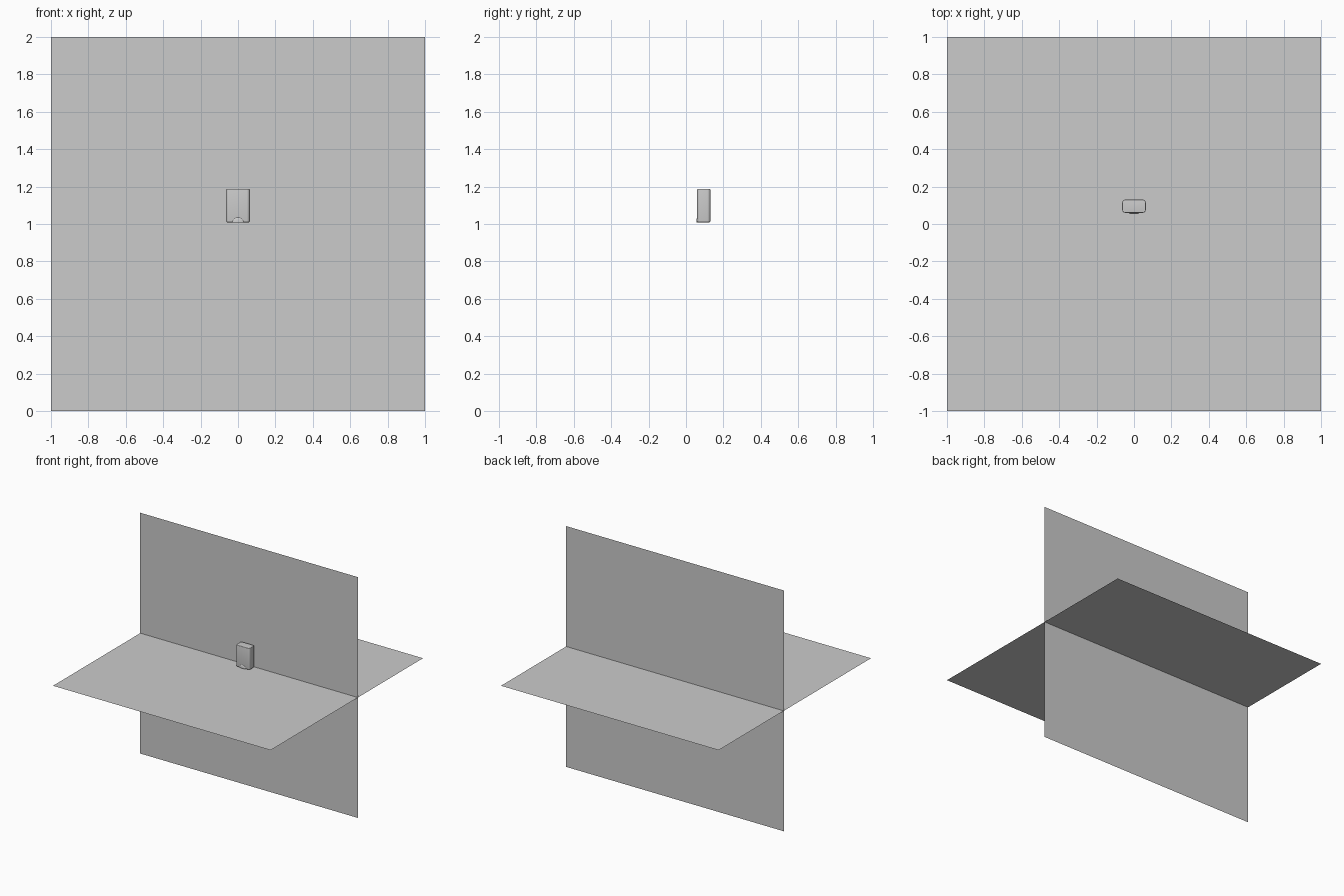
import bpy, bmesh, math
from mathutils import Matrix, Vector

if "Cube" in bpy.data.objects:
    bpy.data.objects.remove(bpy.data.objects["Cube"])


def make_object(name, bm, angle=None):
    mesh = bpy.data.meshes.new(name)
    bm.to_mesh(mesh)
    bm.free()
    ob = bpy.data.objects.new(name, mesh)
    bpy.context.collection.objects.link(ob)
    if angle:
        bpy.ops.object.select_all(action='DESELECT')
        ob.select_set(True)
        bpy.context.view_layer.objects.active = ob
        bpy.ops.object.shade_smooth_by_angle(angle=math.radians(angle))
    return ob


def plane(name, matrix):
    bm = bmesh.new()
    bmesh.ops.create_grid(bm, x_segments=1, y_segments=1, size=1, matrix=matrix)
    return make_object(name, bm)


# Large horizontal counter and upright wall, both thin sheets
plane("counter_plane", Matrix.Translation((0, 0, 1)))
plane("wall_plane", Matrix.Translation((0, 0.145, 1)) @ Matrix.Rotation(math.pi / 2, 4, 'X'))

# Dispenser body: rounded-rectangle prism with softened top and bottom rims
X, Y0, Y1, Z0, Z1 = 0.063, 0.060, 0.130, 1.009, 1.188
bm = bmesh.new()
bmesh.ops.create_cube(bm, size=1, matrix=Matrix.Translation((0, (Y0 + Y1) / 2, (Z0 + Z1) / 2))
                      @ Matrix.Diagonal((2 * X, Y1 - Y0, Z1 - Z0, 1)))
uprights = [e for e in bm.edges if abs(e.verts[0].co.z - e.verts[1].co.z) > 0.1]
bmesh.ops.bevel(bm, geom=uprights, offset=0.016, segments=8, profile=0.5, affect='EDGES')
rims = [e for e in bm.edges
        if abs(e.verts[0].co.z - e.verts[1].co.z) < 1e-5]
bmesh.ops.bevel(bm, geom=rims, offset=0.005, segments=4, profile=0.5, affect='EDGES')
make_object("dispenser_body", bm, 40)

# Half-round button at the bottom of the front
bm = bmesh.new()
bmesh.ops.create_uvsphere(bm, u_segments=32, v_segments=24, radius=1,
                          matrix=Matrix.Translation((0, Y0 + 0.001, Z0))
                          @ Matrix.Diagonal((0.03, 0.006, 0.026, 1)))
cut = bmesh.ops.bisect_plane(bm, geom=bm.verts[:] + bm.edges[:] + bm.faces[:],
                             plane_co=Vector((0, 0, Z0)), plane_no=Vector((0, 0, -1)),
                             clear_outer=True)
bmesh.ops.holes_fill(bm, edges=[e for e in bm.edges if e.is_boundary])
make_object("push_button", bm, 40)
